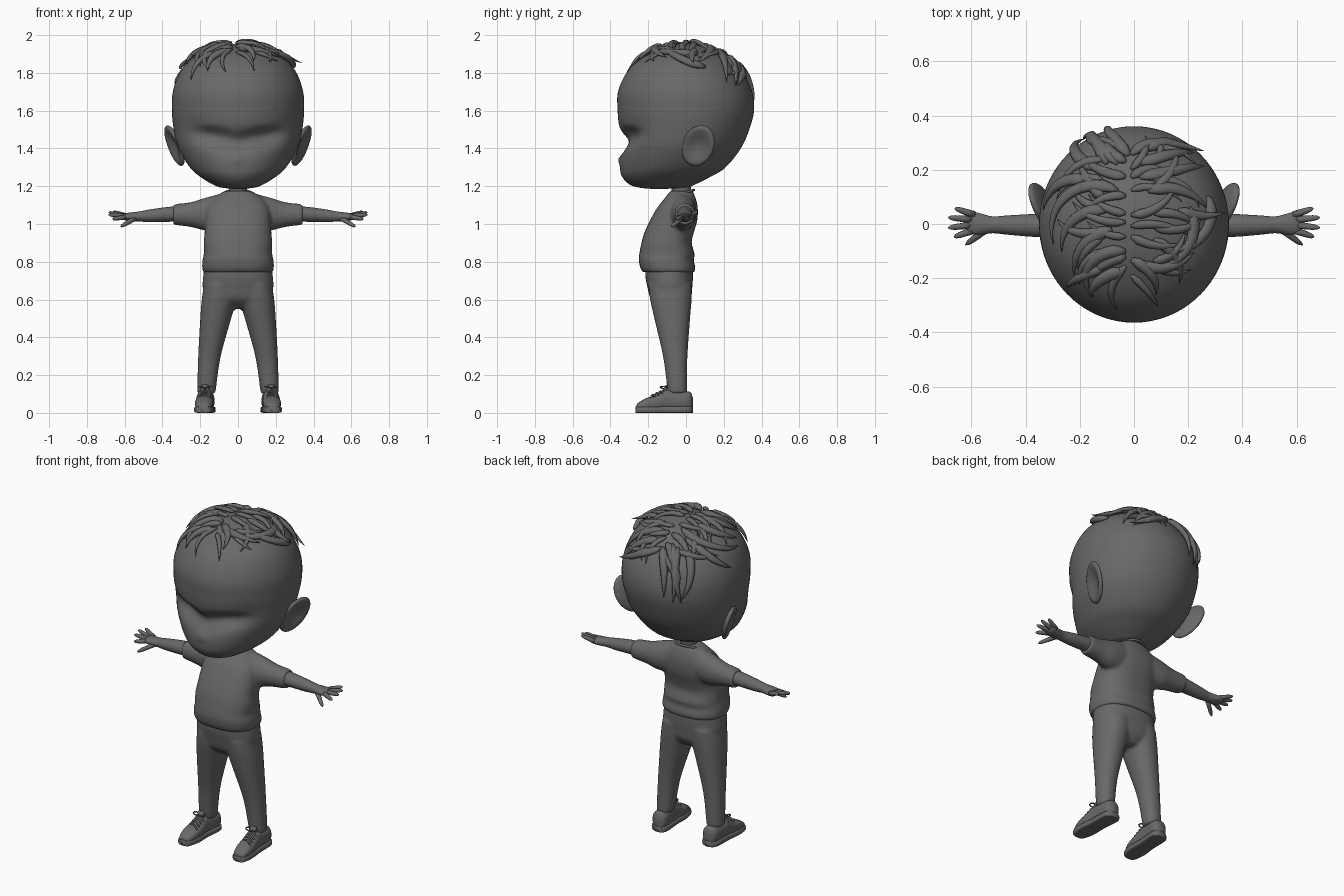
import bpy, bmesh, math, random
from mathutils import Vector, Matrix
from mathutils.bvhtree import BVHTree

if "Cube" in bpy.data.objects:
    bpy.data.objects.remove(bpy.data.objects["Cube"])
random.seed(4)

grey = bpy.data.materials.new("clay_grey")
grey.use_nodes = True
TONE = (0.14, 0.14, 0.14, 1)
grey.diffuse_color = TONE
grey.node_tree.nodes["Principled BSDF"].inputs["Base Color"].default_value = TONE


def finish(bm, name):
    bmesh.ops.recalc_face_normals(bm, faces=bm.faces)
    mesh = bpy.data.meshes.new(name)
    bm.to_mesh(mesh)
    bm.free()
    mesh.materials.append(grey)
    mesh.shade_smooth()
    ob = bpy.data.objects.new(name, mesh)
    bpy.context.collection.objects.link(ob)
    return ob


def spline(rows, k=6):
    """Catmull-Rom interpolation of tuples."""
    out = []
    for i in range(len(rows) - 1):
        a, b, c, d = (rows[min(max(i + j, 0), len(rows) - 1)] for j in (-1, 0, 1, 2))
        for s in range(k):
            t = s / k
            out.append(tuple(q + t / 2 * (r - p + t * (2*p - 5*q + 4*r - w + t * (3*(q - r) + w - p)))
                             for p, q, r, w in zip(a, b, c, d)))
    return out + [rows[-1]]


def ring(c, u, v, power=1, n=32):
    """Superellipse section around c with half axes u and v."""
    def sp(t):
        return math.copysign(abs(t) ** power, t)
    c, u, v = Vector(c), Vector(u), Vector(v)
    return [c + u * sp(math.cos(i * math.tau / n)) + v * sp(math.sin(i * math.tau / n)) for i in range(n)]


def loft(bm, rings):
    loops = [[bm.verts.new(p) for p in r] for r in rings]
    n = len(loops[0])
    for a, b in zip(loops, loops[1:]):
        for i in range(n):
            bm.faces.new((a[i], a[(i + 1) % n], b[(i + 1) % n], b[i]))
    bm.faces.new(loops[0])
    bm.faces.new(loops[-1])


def stack(rows, power=1, n=32):
    """Horizontal sections from (z, centre x, half width, front y, back y)."""
    return [ring((x, (f + b) / 2, z), (w, 0, 0), (0, (b - f) / 2, 0), power, n) for z, x, w, f, b in spline(rows)]


def tube(bm, path, radii, ups=None, flat=1, n=10):
    path = [Vector(p) for p in path]
    rings = []
    for i, p in enumerate(path):
        d = (path[min(i + 1, len(path) - 1)] - path[max(i - 1, 0)]).normalized()
        up = ups[i] if ups else Vector((0.1, 0.2, 1))
        side = d.cross(up).normalized()
        rings.append(ring(p, side * radii[i], side.cross(d) * radii[i] * flat, 1, n))
    loft(bm, rings)


def fuse(ob, voxel, rounds):
    m = ob.modifiers.new("fuse", 'REMESH')
    m.mode, m.voxel_size, m.use_smooth_shade = 'VOXEL', voxel, True
    m = ob.modifiers.new("soften", 'SMOOTH')
    m.factor, m.iterations = 0.5, rounds


# head with sunken eye band, brow ridges and small nose
bm = bmesh.new()
loft(bm, stack([(1.185, 0, .01, -.17, -.13), (1.193, 0, .09, -.25, 0), (1.21, 0, .135, -.3, .05),
                (1.25, 0, .2, -.338, .13), (1.3, 0, .255, -.35, .21), (1.4, 0, .315, -.352, .29),
                (1.5, 0, .34, -.355, .335), (1.6, 0, .35, -.362, .36), (1.7, 0, .345, -.36, .35),
                (1.8, 0, .31, -.315, .3), (1.87, 0, .25, -.245, .23), (1.93, 0, .14, -.13, .13),
                (1.955, 0, .01, -.01, .02)], 1, 80))


def bump(t, width):
    return math.exp(-(t / width) ** 2)


for v in bm.verts:
    x, y, z = v.co
    if y < 0:
        across = math.exp(-(x / .25) ** 4)
        h = z - 1.435 - .25 * abs(x)
        v.co.y += .05 * across * bump(h, .05 if h > 0 else .065)
        v.co.y += .016 * bump(abs(x) - .15, .07) * bump(z - 1.46, .04)
        arch = 1.525 - 1.5 * (abs(x) - .16) ** 2
        v.co.y -= .01 * bump(z - arch, .014) * bump(abs(x) - .17, .1)
        v.co.y -= .014 * bump(x, .022) * bump(z - 1.345, .025)
bm.normal_update()
scalp = BVHTree.FromBMesh(bm)
finish(bm, "head")

# ears: flattened bowls
for side, label in ((1, "left"), (-1, "right")):
    bm = bmesh.new()
    bmesh.ops.create_uvsphere(bm, u_segments=28, v_segments=16, radius=1)
    long, wide = Vector((.043, .03, .105)), Vector((.022, .082, -.02))
    out = wide.cross(long).normalized() * .026
    for v in bm.verts:
        r2 = v.co.x ** 2 + v.co.y ** 2
        depth = v.co.z * (r2 * 1.6 - .3) if v.co.z > 0 else v.co.z
        p = Vector((.336, .065, 1.415)) + wide * v.co.x + long * v.co.y + out * depth
        v.co = (p.x * side, p.y, p.z)
    finish(bm, label + "_ear")

# neck
bm = bmesh.new()
loft(bm, stack([(1.08, 0, .06, -.08, .04), (1.16, 0, .047, -.075, .025), (1.23, 0, .05, -.085, .03)]))
finish(bm, "neck")

# shirt: torso and sleeves fused
bm = bmesh.new()
loft(bm, stack([(.745, 0, .185, -.23, .045), (.77, 0, .19, -.243, .05), (.81, 0, .188, -.25, .04),
                (.84, 0, .181, -.248, .046), (.9, 0, .182, -.236, .03), (.95, 0, .177, -.222, .04),
                (1.02, 0, .175, -.19, .06), (1.09, 0, .165, -.15, .062), (1.14, 0, .125, -.11, .05),
                (1.175, 0, .07, -.085, .035)], .82))
for side in (1, -1):
    loft(bm, [ring((x * side, y, z), (0, ry, 0), (0, 0, rz)) for x, y, ry, z, rz in spline(
        [(.06, -.02, .07, 1.07, .1), (.17, -.012, .068, 1.053, .087), (.25, -.008, .058, 1.05, .066),
         (.33, -.005, .054, 1.05, .056), (.342, -.005, .053, 1.05, .054)])])
fuse(finish(bm, "shirt"), .009, 7)

# neckline seam
bm = bmesh.new()
seam = [(.076 * math.cos(a), -.028 + .07 * math.sin(a), 1.158 + .022 * math.sin(a))
        for a in (i * math.tau / 32 for i in range(33))]
tube(bm, seam, [.007] * len(seam))
finish(bm, "collar")

# trousers: hips and legs fused
bm = bmesh.new()
loft(bm, stack([(.55, 0, .06, -.13, -.01), (.6, 0, .16, -.185, .025), (.66, 0, .187, -.203, .033),
                (.72, 0, .185, -.215, .037), (.78, 0, .178, -.215, .035)], .85))
for side in (1, -1):
    loft(bm, stack([(z, x * side, w, f, b) for z, x, w, f, b in (
        (.1, .167, .048, -.097, .006), (.13, .166, .05, -.1, .006), (.3, .151, .06, -.122, .008),
        (.5, .118, .082, -.168, .022), (.6, .1, .092, -.19, .03), (.68, .09, .09, -.2, .032))], .93))
fuse(finish(bm, "trousers"), .009, 8)

# arms with five fingers each
for side, label in ((1, "left"), (-1, "right")):
    bm = bmesh.new()
    loft(bm, [ring((x * side, y, z), (0, ry, 0), (0, 0, rz), 1, 24) for x, y, ry, z, rz in spline(
        [(.2, 0, .045, 1.055, .045), (.35, -.005, .043, 1.052, .04), (.46, -.004, .036, 1.044, .034),
         (.52, -.003, .031, 1.04, .027), (.56, -.001, .038, 1.038, .024), (.6, .004, .042, 1.038, .018),
         (.618, .004, .03, 1.038, .01)])])
    for root, tip in (((.545, -.02, 1.03), (.622, -.077, .985)), ((.595, -.024, 1.037), (.665, -.048, 1.026)),
                      ((.6, -.004, 1.04), (.686, -.014, 1.05)), ((.6, .016, 1.042), (.686, .024, 1.062)),
                      ((.59, .034, 1.042), (.662, .058, 1.066))):
        a, b = Vector(root), Vector(tip)
        path = [a.lerp(b, t) for t in (0, .35, .7, .9, 1)]
        tube(bm, [(p.x * side, p.y, p.z) for p in path], [.014, .0125, .011, .008, .002])
    finish(bm, label + "_arm")

# shoes: upper, sole and laces
LAST = spline([(-.264, .012, .035), (-.255, .033, .052), (-.21, .046, .078), (-.16, .048, .094),
               (-.11, .044, .122), (-.06, .045, .118), (0, .046, .115), (.025, .037, .108), (.036, .015, .08)])
for side, label in ((1, "left"), (-1, "right")):
    def foot_x(y):
        return side * (.17 - .05 * y)

    bm = bmesh.new()
    loft(bm, [ring((foot_x(y), y, (h + .01) / 2), (w, 0, 0), (0, 0, (h - .01) / 2), .8) for y, w, h in LAST])
    finish(bm, label + "_shoe")
    bm = bmesh.new()
    loft(bm, [ring((foot_x(y), y * 1.01, .017), (w + .005, 0, 0), (0, 0, .017), .4) for y, w, h in LAST])
    finish(bm, label + "_sole")
    bm = bmesh.new()
    for i in range(4):
        y, z = -.115 - .02 * i, .124 - .009 * i
        tube(bm, [(foot_x(y) + t * .034, y - .012 * t, z - .02 * t * t) for t in (-1, -.5, 0, .5, 1)], [.005] * 5, n=6)
    for way in (1, -1):
        bow = [(foot_x(-.12) + way * .018 * (1 - math.cos(a)), -.12 - .016 * math.sin(a),
                .128 + .012 * math.sin(a / 2)) for a in (i * math.tau / 12 for i in range(13))]
        tube(bm, bow, [.004] * 13, n=6)
    tube(bm, [(foot_x(-.1), -.12, .1), (foot_x(-.1), -.108, .125), (foot_x(-.1), -.1, .148)],
         [.022, .024, .018], [Vector((0, 1, .4))] * 3, .35)
    finish(bm, label + "_laces")


# hair: tapered locks that creep over the scalp
def lock(bm, x, y, heading, length, turn, width=.021, lift=.012, flick=0):
    steps = 14
    p = scalp.ray_cast(Vector((x, y, 3)), Vector((0, 0, -1)))[0]
    d = Vector((math.cos(math.radians(heading)), math.sin(math.radians(heading)), 0))
    path, ups, radii = [], [], []
    for i in range(steps + 1):
        t = i / steps
        p, n = scalp.find_nearest(p)[:2]
        d = (d - n * d.dot(n)).normalized()
        path.append(p + n * (lift * (.5 + math.sin(math.pi * t) * .7) + flick * t ** 4))
        ups.append(n)
        radii.append(width * (.03 + min(1, 5 * t + .35) * (1 - t ** 2.5)))
        d = Matrix.Rotation(math.radians(turn / steps), 3, n) @ d
        p = p + d * length / steps
    tube(bm, path, radii, ups, .75, 8)


bm = bmesh.new()
for row in range(9):
    y = -.17 + .055 * row
    for way in (1, -1):
        for layer in range(2):
            fan = (row - 3) * 9 + random.uniform(-28, 28)
            lock(bm, -.02 + way * (.01 + .08 * layer), y + random.uniform(-.02, .02),
                 fan if way > 0 else 180 - fan, random.uniform(.15, .23),
                 random.choice((-1, 1)) * random.uniform(30, 80),
                 random.uniform(.014, .022), random.uniform(.008, .02))
# outer sweeping locks and flicks
for spec in ((.27, .1, -75, .36, -115), (.2, .06, -60, .3, -100), (-.03, -.1, 165, .3, 130),
             (-.06, .12, 145, .4, 110), (-.1, .05, 170, .27, 85), (-.08, -.02, 190, .26, 70),
             (0, -.14, -30, .24, 60), (-.04, -.17, 190, .2, 70), (.02, .22, 20, .26, 25),
             (.02, .17, 10, .3, 30), (.05, .12, 20, .25, -50), (-.06, .22, 130, .34, -35),
             (-.1, .22, 110, .32, 25), (-.15, .2, 140, .3, -50), (-.02, .25, 120, .28, -30),
             (-.17, .16, 160, .25, 50), (.04, .27, 50, .2, -40)):
    lock(bm, *spec, .024, .014)
lock(bm, .16, .05, -20, .17, 40, .02, .012, .05)
lock(bm, .05, .28, 35, .22, -20, .02, .012, .03)
finish(bm, "hair")
